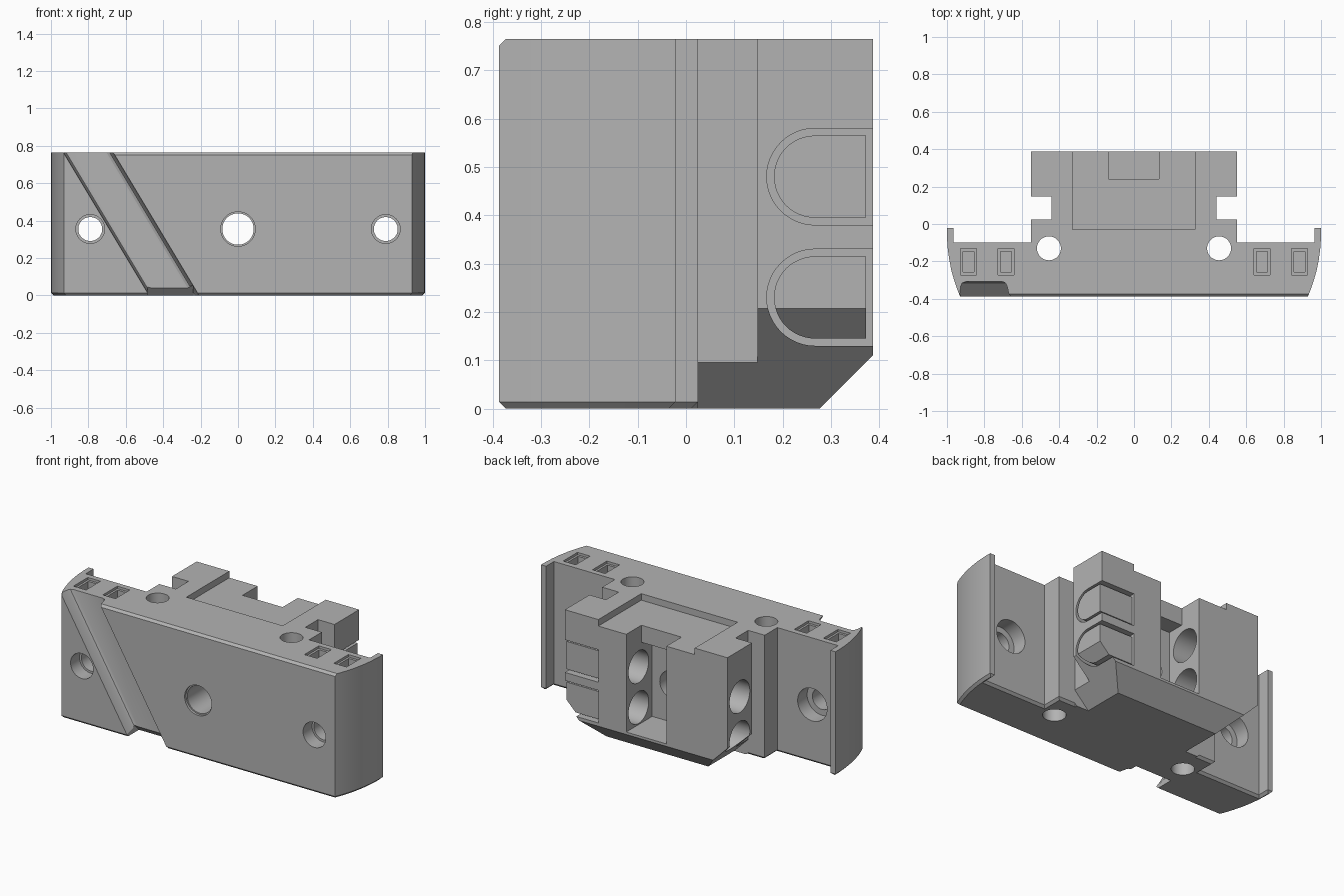
import bpy, bmesh, math
from mathutils import Vector

cube = bpy.data.objects.get("Cube")
if cube:
    bpy.data.objects.remove(cube, do_unlink=True)

H = 0.765      # overall height
BACK = 0.387   # half depth

grey = bpy.data.materials.new("light_grey")
grey.use_nodes = True
grey.diffuse_color = (0.45, 0.45, 0.45, 1)
grey.node_tree.nodes["Principled BSDF"].inputs["Base Color"].default_value = (0.45, 0.45, 0.45, 1)


def prism(name, pts, axis, a, b, shear=0.0):
    """Extrude a 2D profile along an axis from a to b; shear leans x with z."""
    place = {"x": lambda p, t: Vector((t, p[0], p[1])),
             "y": lambda p, t: Vector((p[0], t, p[1])),
             "z": lambda p, t: Vector((p[0] + shear * t, p[1], t))}[axis]
    bm = bmesh.new()
    low = [bm.verts.new(place(p, a)) for p in pts]
    high = [bm.verts.new(place(p, b)) for p in pts]
    bm.faces.new(low)
    bm.faces.new(high)
    for i in range(len(pts)):
        j = (i + 1) % len(pts)
        bm.faces.new((low[i], low[j], high[j], high[i]))
    bmesh.ops.recalc_face_normals(bm, faces=bm.faces)
    mesh = bpy.data.meshes.new(name)
    bm.to_mesh(mesh)
    bm.free()
    mesh.materials.append(grey)
    obj = bpy.data.objects.new(name, mesh)
    bpy.context.collection.objects.link(obj)
    return obj


def box(name, x0, x1, y0, y1, z0, z1):
    return prism(name, [(x0, y0), (x1, y0), (x1, y1), (x0, y1)], "z", z0, z1)


def circle(u, v, r, n=48):
    return [(u + r * math.cos(2 * math.pi * i / n), v + r * math.sin(2 * math.pi * i / n))
            for i in range(n)]


def arch(u, v, r, end, n=24):
    """Half round towards -u with straight sides running to u = end."""
    arc = [(u + r * math.cos(t), v + r * math.sin(t))
           for t in (math.pi * (0.5 + i / n) for i in range(n + 1))]
    return [(end, v + r)] + arc + [(end, v - r)]


def cut(target, cutter):
    mod = target.modifiers.new("cut", "BOOLEAN")
    mod.operation = "DIFFERENCE"
    mod.solver = "EXACT"
    mod.object = cutter
    bpy.context.view_layer.objects.active = target
    bpy.ops.object.modifier_apply(modifier=mod.name)
    bpy.data.objects.remove(cutter, do_unlink=True)


# Main body: half outline in plan, mirrored
half = [(0.93, -BACK), (0.947, -0.345), (0.962, -0.3), (0.976, -0.25), (0.988, -0.19),
        (0.996, -0.13), (1, -0.07), (1, -0.022), (0.966, -0.022), (0.966, -0.098),
        (0.552, -0.098), (0.552, 0.025), (0.44, 0.025), (0.44, 0.148),
        (0.552, 0.148), (0.552, BACK)]
body = prism("mounting_block", half + [(-x, y) for x, y in reversed(half)], "z", 0, H)

# Small chamfer round the base and along the front top edge
bm = bmesh.new()
bm.from_mesh(body.data)
edges = [e for e in bm.edges if all(v.co.z < 0.001 for v in e.verts)
         or all(v.co.z > H - 0.001 and v.co.y < -BACK + 0.001 for v in e.verts)]
bmesh.ops.bevel(bm, geom=edges, offset=0.014, segments=1, affect="EDGES")
bm.to_mesh(body.data)
bm.free()

# Sloped undersides of the rear block
cut(body, prism("rear_slope", [(0.177, -0.1), (0.5, -0.1), (0.5, 0.223)], "x", -0.7, 0.7))
for s in (-1, 1):
    cut(body, prism("side_slope", [(s * 0.245, -0.1), (s * 0.8, -0.1), (s * 0.8, 0.455)],
                    "y", 0.025, 0.5))

# Shallow top recess, rear cavity and its notch in the roof
cut(body, box("top_recess", -0.33, 0.325, -0.03, 0.5, H - 0.04, 1))
cut(body, box("rear_cavity", -0.137, 0.135, 0.135, 0.5, 0.125, 0.62))
cut(body, box("roof_notch", -0.137, 0.135, 0.24, 0.5, 0.5, 1))

# Slanted groove across the front
groove = [(-0.475, -0.45), (-0.475, -0.385), (-0.487 + 0.02, -0.33), (-0.46, -0.315), (-0.44, -0.308),
          (-0.245, -0.308), (-0.228, -0.315), (-0.22, -0.33), (-0.208, -0.385), (-0.208, -0.45)]
cut(body, prism("slanted_groove", groove, "z", -0.1, 0.9, shear=-0.6))
cut(body, prism("groove_foot", [(-0.45, -0.05), (-0.218, -0.05), (-0.318, 0.05), (-0.45, 0.05)],
                "x", -0.485, -0.24))

# Centre hole into the cavity
cut(body, prism("centre_hole", circle(0, 0.355, 0.084), "y", -0.5, 0.2))
cut(body, prism("centre_hole_rim", circle(0, 0.355, 0.092), "y", -0.5, -0.372))

for s in (-1, 1):
    # Stepped wing holes and vertical holes
    x = s * 0.79
    cut(body, prism("wing_hole", circle(x, 0.355, 0.064), "y", -0.5, 0))
    cut(body, prism("wing_hole_rim", circle(x, 0.355, 0.077), "y", -0.5, -0.3))
    cut(body, prism("wing_counterbore", circle(x, 0.355, 0.1), "y", -0.19, -0.05))
    cut(body, prism("vertical_hole", circle(s * 0.455, -0.13, 0.064), "z", -0.1, 1))
    # Stepped rectangular pockets in the top
    for c in (0.885, 0.685):
        x = s * c
        cut(body, box("pocket_rim", x - 0.043, x + 0.043, -0.272, -0.132, H - 0.015, 1))
        cut(body, box("pocket", x - 0.03, x + 0.03, -0.257, -0.147, H - 0.1, 1))

for z in (0.23, 0.48):
    # Round sockets from the right flank through the cavity
    cut(body, prism("socket", circle(0.267, z, 0.098), "x", -0.7, 0.3))
    # Arched gap round a plug on the left flank
    gap = prism("plug_gap", arch(0.267, z, 0.1, 0.5), "x", 0.325, 0.7)
    cut(gap, prism("plug", arch(0.267, z, 0.085, 0.372), "x", 0.2, 0.8))
    cut(body, gap)

# Smooth round walls, crisp edges
bpy.ops.object.select_all(action="DESELECT")
body.select_set(True)
bpy.context.view_layer.objects.active = body
bpy.ops.object.shade_smooth_by_angle(angle=math.radians(25))
